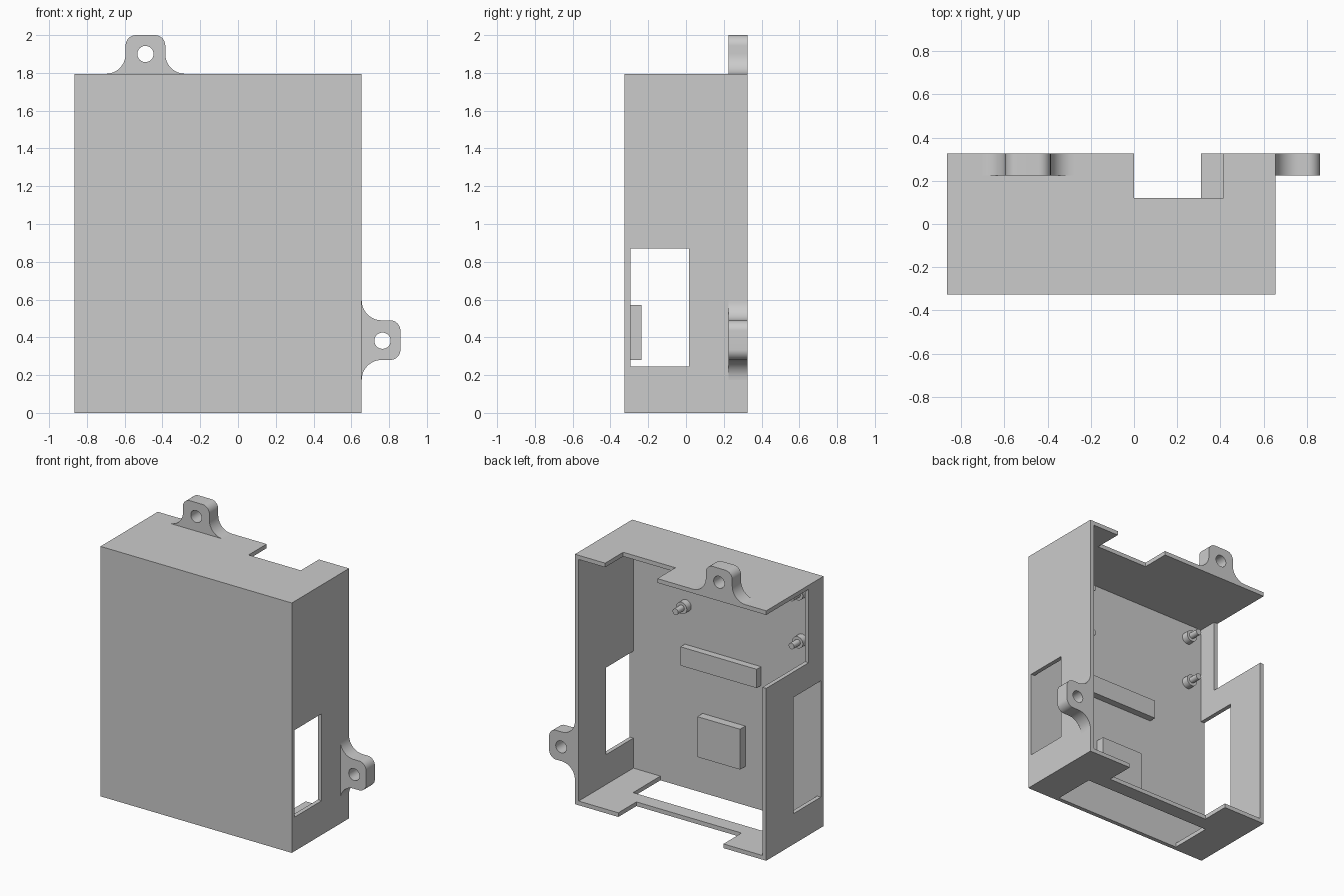
import bpy, bmesh, math
from mathutils import Matrix

if "Cube" in bpy.data.objects:
    bpy.data.objects.remove(bpy.data.objects["Cube"], do_unlink=True)

GREY = (0.6, 0.6, 0.6, 1)
mat = bpy.data.materials.new("plain grey")
mat.use_nodes = True
mat.diffuse_color = GREY
mat.node_tree.nodes["Principled BSDF"].inputs["Base Color"].default_value = GREY

X0, X1 = -0.865, 0.655      # outer case limits
Y0, Y1 = -0.325, 0.325
H, T = 1.795, 0.03          # height and wall thickness
FLOOR_Y = Y0 + T            # inner face of the front panel
OUT = 0.1                   # overshoot of the cutters


def add_object(name, bm):
    bmesh.ops.recalc_face_normals(bm, faces=bm.faces[:])
    mesh = bpy.data.meshes.new(name)
    bm.to_mesh(mesh)
    bm.free()
    mesh.materials.append(mat)
    ob = bpy.data.objects.new(name, mesh)
    bpy.context.collection.objects.link(ob)
    return ob


def box(name, xs, ys, zs):
    bm = bmesh.new()
    bmesh.ops.create_cube(bm, size=1)
    for v in bm.verts:
        v.co = [r[1] if c > 0 else r[0] for c, r in zip(v.co, (xs, ys, zs))]
    return add_object(name, bm)


def activate(ob):
    bpy.ops.object.select_all(action='DESELECT')
    ob.select_set(True)
    bpy.context.view_layer.objects.active = ob


def cut(target, cutter):
    mod = target.modifiers.new("cut", 'BOOLEAN')
    mod.operation, mod.solver, mod.object = 'DIFFERENCE', 'EXACT', cutter
    activate(target)
    bpy.ops.object.modifier_apply(modifier=mod.name)
    bpy.data.objects.remove(cutter, do_unlink=True)


def smooth(ob):
    activate(ob)
    bpy.ops.object.shade_smooth_by_angle(angle=math.radians(30))


def add_cylinder(bm, radius, x, z, y_from, y_to):
    place = Matrix.Translation((x, (y_from + y_to) / 2, z)) @ Matrix.Rotation(math.pi / 2, 4, 'X')
    bmesh.ops.create_cone(bm, cap_ends=True, segments=32, radius1=radius, radius2=radius,
                          depth=y_to - y_from, matrix=place)


# Case: a tray open at the back, with windows and notches in its walls
case = box("case", (X0, X1), (Y0, Y1), (0, H))
window_y = (FLOOR_Y, 0.015)
notch_y = (0.12, Y1 + OUT)
right_wall, left_wall = (X0 - OUT, X0 + 2 * T), (X1 - 2 * T, X1 + OUT)
bottom_wall, top_wall = (-OUT, 2 * T), (H - 2 * T, H + OUT)
for xs, ys, zs in (
    ((X0 + T, X1 - T), (FLOOR_Y, Y1 + OUT), (T, H - T)),     # cavity
    (left_wall, window_y, (0.245, 0.87)),                    # left window
    (right_wall, window_y, (0.22, 1.055)),                   # right window
    (right_wall, (-0.157, Y1 + OUT), (1.238, H - T)),        # right notch
    ((-0.615, 0.41), window_y, bottom_wall),                 # bottom window
    ((-0.525, 0.31), notch_y, bottom_wall),                  # bottom notch
    ((0.0, 0.415), notch_y, top_wall),                       # top notch
):
    cut(case, box("cutter", xs, ys, zs))

# Raised blocks on the inside of the front panel
box("square_block", (-0.265, 0.075), (FLOOR_Y, -0.235), (0.28, 0.57))
box("long_block", (-0.39, 0.215), (FLOOR_Y, -0.245), (0.895, 1.03))

# Stepped mounting pegs
for i, (x, z) in enumerate([(x, z) for x in (-0.715, 0.207) for z in (1.31, 1.655)]):
    bm = bmesh.new()
    add_cylinder(bm, 0.042, x, z, FLOOR_Y, FLOOR_Y + 0.05)
    add_cylinder(bm, 0.022, x, z, FLOOR_Y + 0.05, FLOOR_Y + 0.12)
    smooth(add_object(f"mounting_peg_{i + 1}", bm))


def arc(cx, cy, r, start, end, n=12):
    angles = [math.radians(start + (end - start) * i / n) for i in range(n + 1)]
    return [(cx + r * math.cos(a), cy + r * math.sin(a)) for a in angles]


# Screw ears: rounded tabs with flared roots and a hole
def ear(name, place, hole):
    half, r = 0.105, 0.055
    side = arc(2 * half, half, half, 270, 180) + arc(half - r, 0.205 - r, r, 0, 90)
    outline = side + [(-u, v) for u, v in reversed(side)]
    bm = bmesh.new()
    face = bm.faces.new([bm.verts.new((*place(u, v), 0)) for u, v in outline])
    for v in bm.verts:
        v.co = (v.co.x, 0.225, v.co.y)
    new = bmesh.ops.extrude_face_region(bm, geom=[face])["geom"]
    bmesh.ops.translate(bm, vec=(0, 0.1, 0), verts=[g for g in new if isinstance(g, bmesh.types.BMVert)])
    ob = add_object(name, bm)
    bm = bmesh.new()
    add_cylinder(bm, 0.043, *hole, 0.1, 0.5)
    cut(ob, add_object("cutter", bm))
    smooth(ob)


ear("top_ear", lambda u, v: (-0.49 + u, H + v), (-0.49, 1.9))
ear("left_ear", lambda u, v: (X1 + v, 0.385 + u), (0.765, 0.382))
